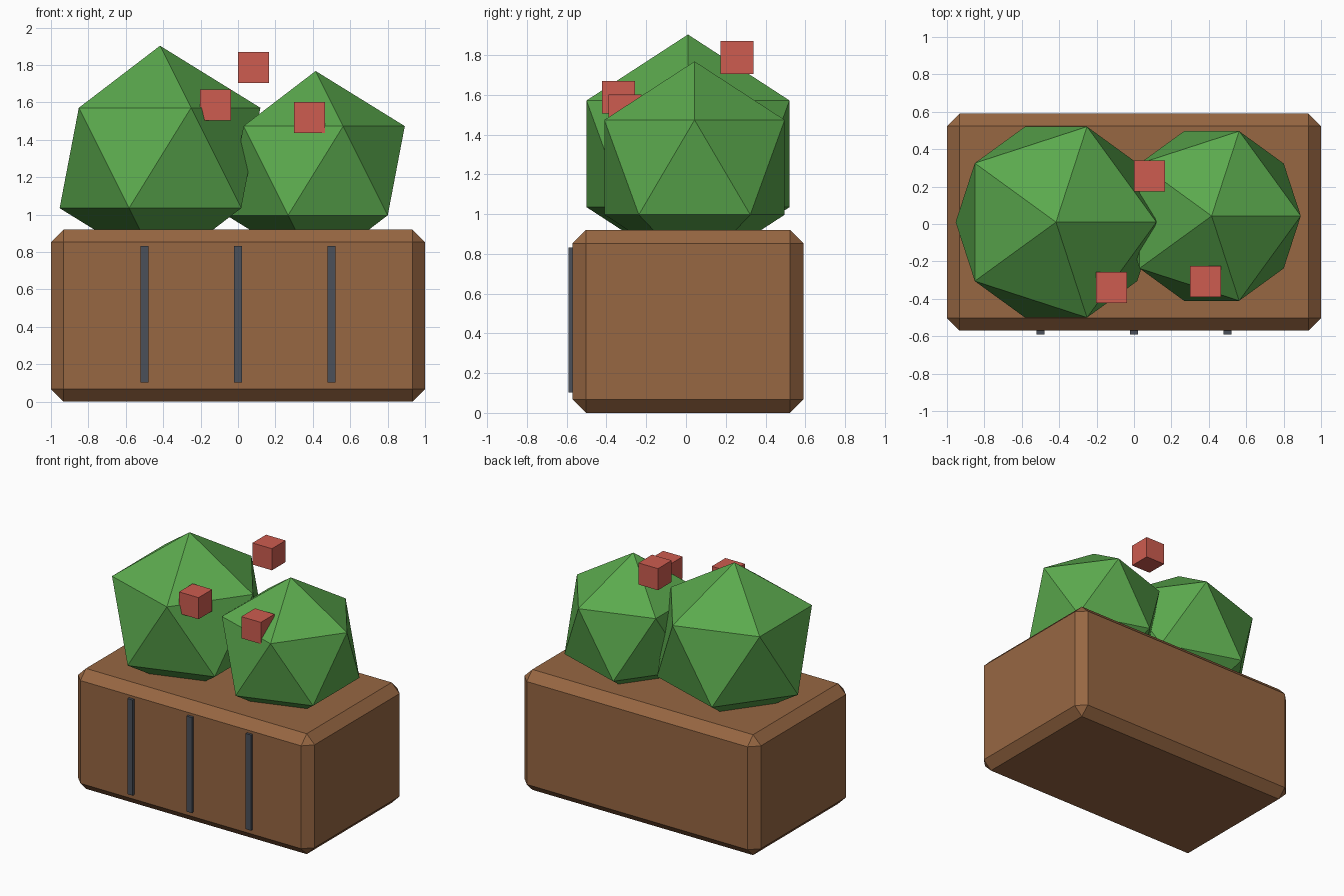
import bpy

cube = bpy.data.objects.get("Cube")
if cube:
    bpy.data.objects.remove(cube, do_unlink=True)


def material(name, rgb):
    mat = bpy.data.materials.new(name)
    mat.use_nodes = True
    color = (*rgb, 1)
    mat.diffuse_color = color
    mat.node_tree.nodes["Principled BSDF"].inputs["Base Color"].default_value = color
    return mat


wood = material("brown wood", (0.31, 0.135, 0.055))
leaf = material("leaf green", (0.105, 0.4, 0.075))
berry = material("berry red", (0.61, 0.107, 0.08))
metal = material("slate grey", (0.07, 0.08, 0.102))


def finish(name, mat):
    obj = bpy.context.object
    obj.name = name
    obj.data.materials.append(mat)
    return obj


def box(name, center, size, mat):
    bpy.ops.mesh.primitive_cube_add(size=1, location=center)
    obj = finish(name, mat)
    obj.scale = size
    bpy.ops.object.transform_apply(location=False, rotation=False, scale=True)
    return obj


# Chamfered planter box
planter = box("planter_box", (0, 0.01, 0.46), (2, 1.16, 0.92), wood)
chamfer = planter.modifiers.new("chamfer", "BEVEL")
chamfer.width = 0.067
chamfer.segments = 1

# Vertical slats on the front
for side, x in (("right", -0.5), ("middle", 0), ("left", 0.5)):
    box("front_slat_" + side, (x, -0.57, 0.468), (0.045, 0.04, 0.73), metal)

# Faceted bushes
for side, center, radius in (("right", (-0.417, 0.01, 1.303), 0.6),
                             ("left", (0.415, 0.043, 1.235), 0.533)):
    bpy.ops.mesh.primitive_ico_sphere_add(subdivisions=1, radius=radius, location=center)
    finish("bush_" + side, leaf)

# Cube berries
for side, center in (("back", (0.082, 0.257, 1.787)),
                     ("right", (-0.12, -0.34, 1.587)),
                     ("left", (0.383, -0.307, 1.52))):
    box("berry_" + side, center, (0.165,) * 3, berry)
